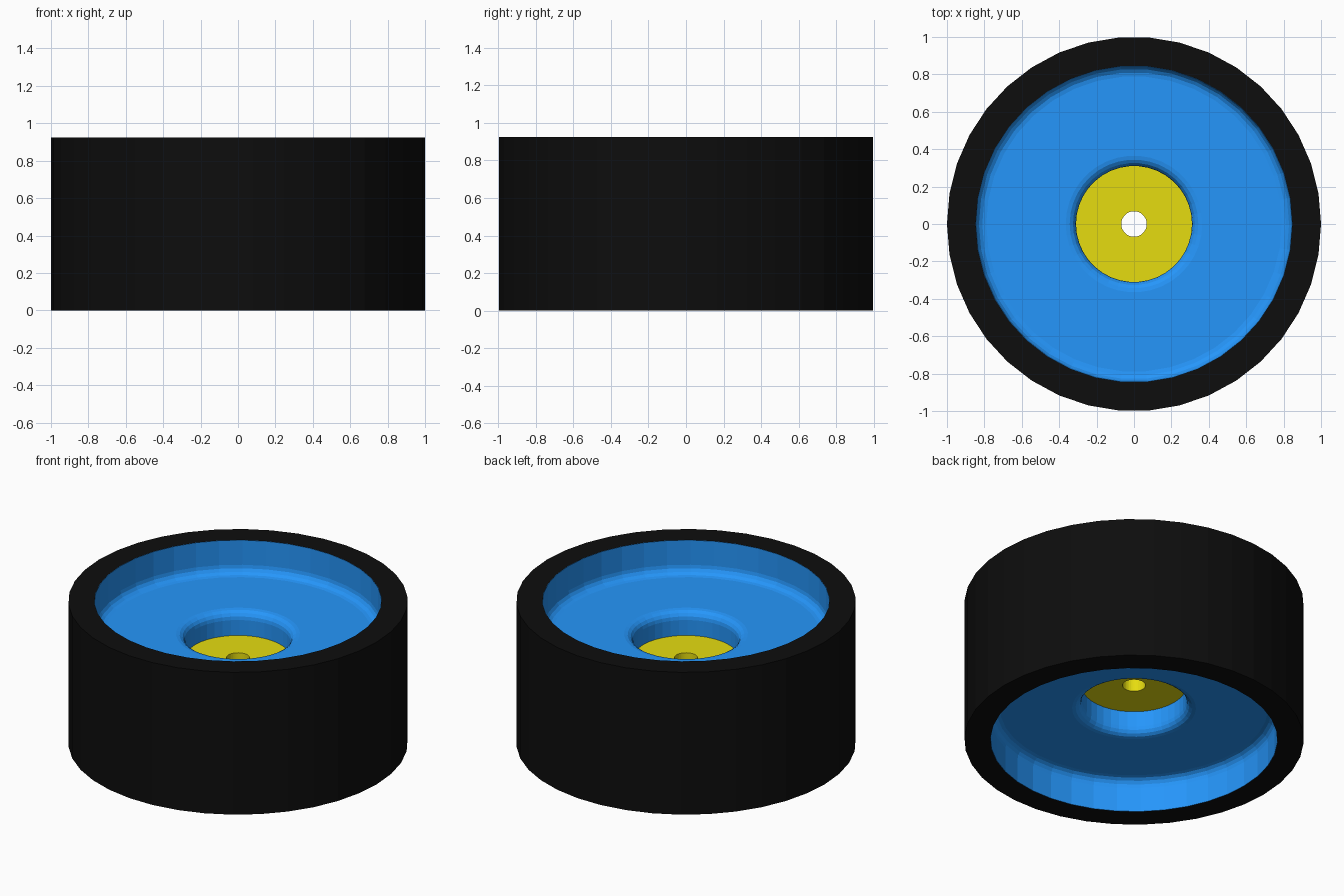
import bpy, bmesh
from math import sin, cos, pi

if "Cube" in bpy.data.objects:
    bpy.data.objects.remove(bpy.data.objects["Cube"])

H = 0.925          # wheel width
MID = H / 2
SIDES = 38


def lathe(name, profile, sides, color):
    """Revolve a closed (radius, z) profile around the z axis."""
    bm = bmesh.new()
    rings = [[bm.verts.new((r * cos(2 * pi * i / sides), r * sin(2 * pi * i / sides), z))
              for i in range(sides)] for r, z in profile]
    for k, ring in enumerate(rings):
        nxt = rings[(k + 1) % len(rings)]
        for i in range(sides):
            j = (i + 1) % sides
            bm.faces.new((ring[i], ring[j], nxt[j], nxt[i]))
    bmesh.ops.recalc_face_normals(bm, faces=bm.faces)
    mesh = bpy.data.meshes.new(name)
    bm.to_mesh(mesh)
    bm.free()
    mat = bpy.data.materials.new(name + "_color")
    mat.diffuse_color = color
    mat.use_nodes = True
    mat.node_tree.nodes["Principled BSDF"].inputs["Base Color"].default_value = mat.diffuse_color
    mesh.materials.append(mat)
    obj = bpy.data.objects.new(name, mesh)
    bpy.context.collection.objects.link(obj)
    return obj


def arc(cx, cz, rad, a0, a1, steps=4):
    return [(cx + rad * cos(a0 + (a1 - a0) * i / steps),
             cz + rad * sin(a0 + (a1 - a0) * i / steps)) for i in range(steps + 1)]


# Tyre: plain black band
lathe("tyre", [(1, 0), (1, H), (0.847, H), (0.847, 0)], SIDES, (0.004, 0.004, 0.004, 1))

# Rim: outer barrel and web with filleted corners, same on both sides
floor = H - 0.215
f = 0.055
upper = [(0.847, H), (0.845, H)]
upper += arc(0.845 - f, floor + f, f, 0, -pi / 2)        # barrel to web
upper += arc(0.31 + f, floor - f, f, pi / 2, pi)         # web to bore
lower = [(r, H - z) for r, z in reversed(upper)]
lathe("rim", upper + lower, SIDES, (0.0185, 0.305, 0.96, 1))

# Hub: recessed disc with an axle hole
t = 0.0925
lathe("hub", [(0.31, MID - t), (0.31, MID + t), (0.068, MID + t), (0.068, MID - t)],
      SIDES, (0.79, 0.72, 0.005, 1))
